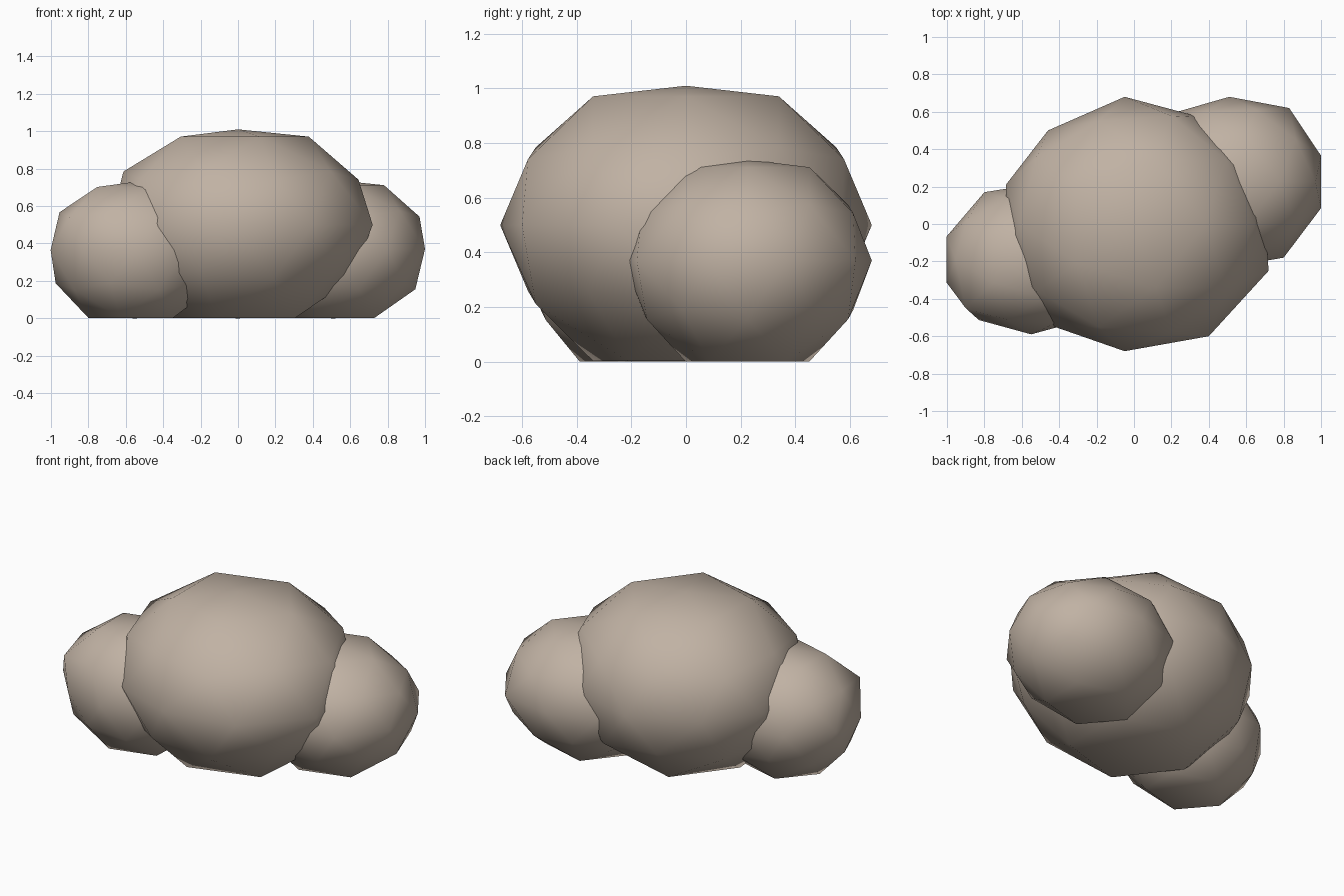
import bpy, math
from mathutils import Vector

cube = bpy.data.objects.get("Cube")
if cube:
    bpy.data.objects.remove(cube, do_unlink=True)

stone = bpy.data.materials.new("warm grey stone")
stone.use_nodes = True
colour = (0.53, 0.445, 0.37, 1.0)
stone.diffuse_color = colour
stone.node_tree.nodes["Principled BSDF"].inputs["Base Color"].default_value = colour


def fuller(height):
    """Swell the shoulders of a unit sphere, and its underside twice as much."""
    swell = 0.1 if height > 0 else 0.2
    return max(-1, min(1, height * (1 + swell * abs(height))))


def boulder(name, centre, radii, dents):
    """Squashed, filled-out icosphere with its nearest vertices pulled to the dents."""
    bpy.ops.mesh.primitive_ico_sphere_add(subdivisions=2, radius=1)
    obj = bpy.context.object
    obj.name = name
    centre = Vector(centre)
    verts = obj.data.vertices
    for v in verts:
        shape = (v.co.x, v.co.y, fuller(v.co.z))
        v.co = Vector(c * r for c, r in zip(shape, radii)) + centre
    for dent in dents:
        target = Vector(dent)
        nearest = min(verts, key=lambda v: (v.co - target).length)
        nearest.co = target
    obj.data.materials.append(stone)
    bpy.ops.object.shade_smooth_by_angle(angle=math.radians(40))
    return obj


# Large middle boulder
boulder("large_boulder", (0, 0, 0.505), (0.72, 0.68, 0.505),
        [(0.72, -0.25, 0.5), (0.4, -0.6, 0.5), (-0.46, 0.5, 0.5), (0.36, 0.57, 0.5),
         (-0.05, -0.68, 0.5), (-0.05, 0.68, 0.5)])

# Small boulder at the front right
boulder("right_boulder", (-0.55, -0.19, 0.365), (0.475, 0.4, 0.365),
        [(-0.9, -0.45, 0.54), (-0.8, 0.17, 0.37)])

# Medium boulder at the back left
boulder("left_boulder", (0.51, 0.225, 0.37), (0.515, 0.455, 0.37),
        [(0.8, -0.18, 0.37), (0.83, 0.62, 0.37)])
